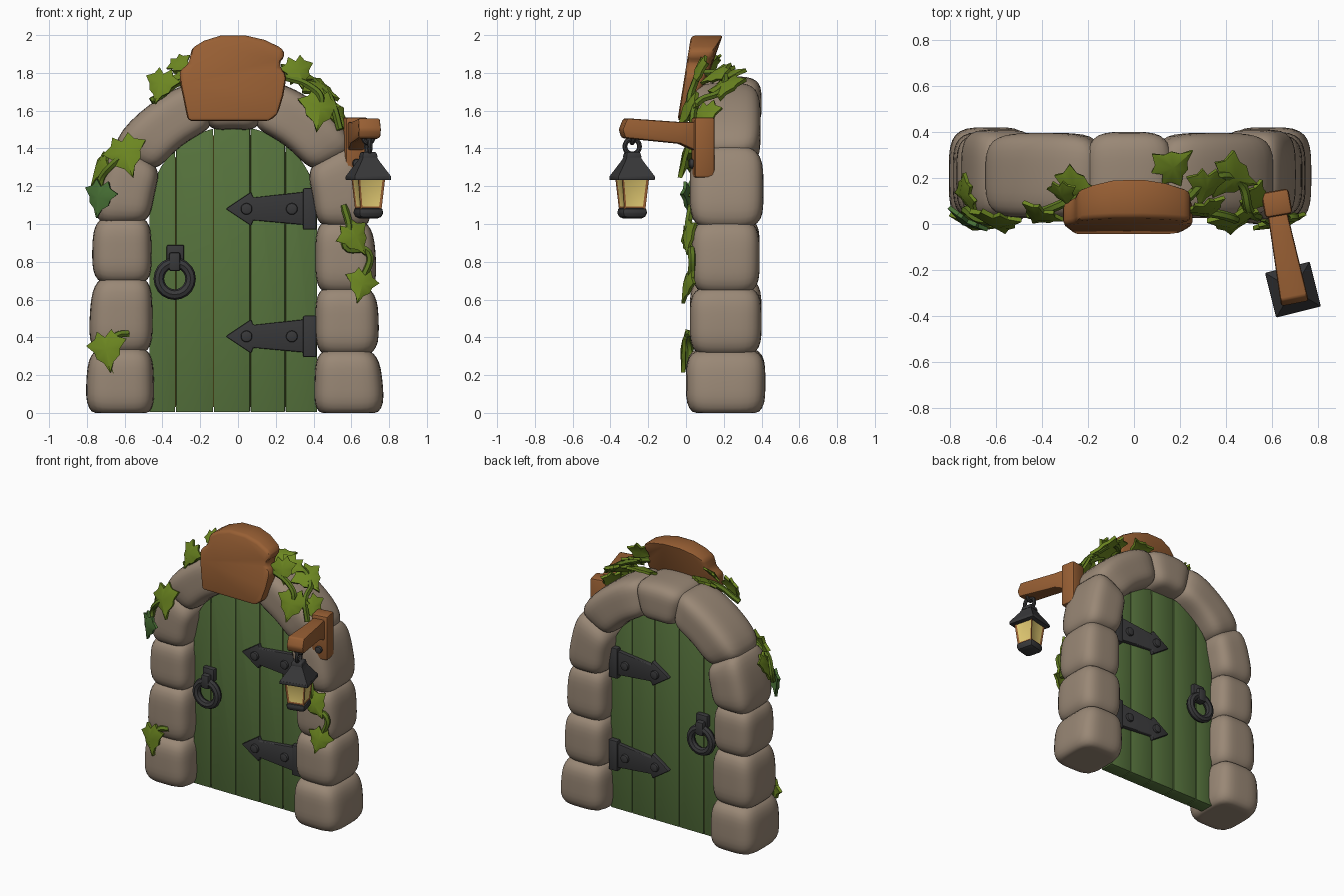
import bpy, bmesh, math
from mathutils import Matrix, Vector

cube = bpy.data.objects.get("Cube")
if cube:
    bpy.data.objects.remove(cube)


def material(name, *rgb):
    m = bpy.data.materials.new(name)
    m.use_nodes = True
    m.diffuse_color = (*rgb, 1)
    m.node_tree.nodes["Principled BSDF"].inputs["Base Color"].default_value = (*rgb, 1)
    return m


STONE = material("stone", .32, .245, .18)
GREEN = material("door_green", .095, .175, .047)
GAP = material("plank_gap", .05, .045, .007)
WOOD = material("warm_wood", .315, .115, .034)
IRON = material("dark_iron", .04, .04, .042)
LEAF = material("leaf_green", .15, .24, .015)
DARK_LEAF = material("dark_leaf", .065, .165, .036)
STEM = material("stem_green", .11, .19, .015)
GLASS = material("lamp_glass", .76, .59, .17)
made = []


def add(name, bm, *mats):
    bmesh.ops.recalc_face_normals(bm, faces=bm.faces)
    me = bpy.data.meshes.new(name)
    bm.to_mesh(me)
    bm.free()
    ob = bpy.data.objects.new(name, me)
    bpy.context.collection.objects.link(ob)
    for m in mats:
        me.materials.append(m)
    made.append(ob)
    return ob


def soften(bm, width, segments=2):
    bm.normal_update()
    edges = [e for e in bm.edges if e.calc_face_angle(0) > .6]
    bmesh.ops.bevel(bm, geom=edges, offset=width, segments=segments, profile=.5,
                    affect='EDGES', clamp_overlap=True)


def prism(name, pts, y0, y1, mat, bevel=0.0, shape=None):
    """Front outline (x, z) extruded in depth, optionally reshaped."""
    bm = bmesh.new()
    face = bm.faces.new([bm.verts.new((x, y0, z)) for x, z in pts])
    out = bmesh.ops.extrude_face_region(bm, geom=[face])
    for v in out["geom"]:
        if isinstance(v, bmesh.types.BMVert):
            v.co.y = y1
    bmesh.ops.recalc_face_normals(bm, faces=bm.faces)
    if shape:
        for v in bm.verts:
            v.co = shape(v.co)
    if bevel:
        soften(bm, bevel)
    return add(name, bm, mat)


def rect(x0, x1, z0, z1):
    return [(x0, z0), (x1, z0), (x1, z1), (x0, z1)]


def torus(name, loc, rot, major, minor, mat):
    bpy.ops.mesh.primitive_torus_add(location=loc, rotation=rot, major_radius=major,
                                     minor_radius=minor, major_segments=20, minor_segments=8)
    ob = bpy.context.object
    ob.name = name
    ob.data.materials.append(mat)
    made.append(ob)


def stud(name, loc, radius, depth, rot=0):
    bm = bmesh.new()
    bmesh.ops.create_cone(bm, cap_ends=True, segments=14, radius1=radius, radius2=radius, depth=depth,
                          matrix=Matrix.Translation(loc) @ Matrix.Rotation(rot, 4, 'Z')
                          @ Matrix.Rotation(math.pi / 2, 4, 'X'))
    soften(bm, depth * .3)
    add(name, bm, IRON)


# Stone surround: pillowy blocks between successive (inner, outer) joints
def stone(name, a, b, y0, y1, bulge, sag):
    bm = bmesh.new()
    bmesh.ops.create_cube(bm, size=2)
    bmesh.ops.subdivide_edges(bm, edges=bm.edges[:], cuts=9, use_grid_fill=True)
    for vert in bm.verts:
        c = vert.co
        f = max(map(abs, c)) / sum(abs(k) ** 4 for k in c) ** .25
        u, v, w = c * f
        if w > 0:
            w *= 1 + bulge * (1 - v * v)
        t, r = (v * 1.14 + 1) / 2, (w + 1) / 2
        inner = Vector(a[0]).lerp(Vector(b[0]), t)
        outer = Vector(a[1]).lerp(Vector(b[1]), t)
        p = inner.lerp(outer, r) + (outer - inner).normalized() * sag * (1 - v * v)
        vert.co = (p.x, y0 + (y1 - y0) * (u + 1) / 2, max(p.y, 0))
    add(name, bm, STONE)


left = [((-.44, 0), (-.8, 0)), ((-.45, .33), (-.785, .33)), ((-.455, .7), (-.765, .7)),
        ((-.46, 1.02), (-.76, 1.02)), ((-.405, 1.28), (-.66, 1.42)), ((-.14, 1.485), (-.2, 1.76))]
right = [((.40, 0), (.77, 0)), ((.41, .32), (.74, .32)), ((.41, .65), (.73, .65)),
         ((.41, 1), (.71, 1)), ((.36, 1.28), (.62, 1.42)), ((.09, 1.485), (.16, 1.76))]
for side, joints in (("left", right), ("right", left)):
    for i, (a, b) in enumerate(zip(joints, joints[1:])):
        y0, y1 = ((0, .42), (.02, .4), (.03, .39), (.02, .41), (.025, .395))[i]
        stone(f"{side}_stone_{i}", a, b, y0, y1, .12 if i == 4 else .06, (0, 0, 0, .01, .04)[i])
stone("keystone", left[-1], right[-1], .02, .4, .05, .015)

# Arched plank door over a dark core that shows in the gaps
CX, R, SPRING, MID = -.025, .447, 1.07, .212


def arched(x0, x1, r, base):
    t0, t1 = (math.acos(max(-1, min(1, (x - CX) / r))) for x in (x0, x1))
    arc = [t1 + (t0 - t1) * i / 8 for i in range(9)]
    return [(x0, base), (x1, base)] + [(CX + r * math.cos(t), SPRING + r * math.sin(t)) for t in arc]


prism("door_core", arched(CX - .42, CX + .42, .42, .03), MID - .046, MID + .046, GAP)
seams = [CX - R, -.33, -.13, .065, .25, CX + R]
for i, (x0, x1) in enumerate(zip(seams, seams[1:])):
    prism(f"door_plank_{i}", arched(x0 + .0025, x1 - .0025, R, .005), MID - .052, MID + .052, GREEN, .002)

# Hinges and ring handles on both faces of the door
for side, s in (("front", -1), ("back", 1)):
    def depth(d):
        return MID + s * d

    for level, z in (("upper", 1.08), ("lower", .405)):
        name = f"{side}_{level}_hinge"
        prism(name + "_plate", rect(.345, .415, z - .11, z + .11), depth(.04), depth(.09), IRON, .008)
        arrow = [(.35, -.085), (.35, .09), (.08, .06), (.07, .09), (-.065, 0), (.07, -.09), (.08, -.06)]
        prism(name + "_strap", [(x, z + h) for x, h in arrow], depth(.04), depth(.08), IRON, .007)
        for x in (.045, .285):
            stud(name + "_stud", (x, depth(.083), z), .031, .03)
    prism(side + "_handle_mount", rect(-.378, -.285, .80, .89), depth(.04), depth(.085), IRON, .01)
    prism(side + "_handle_lug", rect(-.365, -.305, .75, .85), depth(.06), depth(.12), IRON, .012)
    torus(side + "_handle_ring", (-.335, depth(.09), .71), (math.pi / 2, 0, 0), .084, .028, IRON)

# Leaning wooden sign board, thicker towards its crown
board = [(-.265, 1.545), (.165, 1.545), (.21, 1.58), (.24, 1.68), (.255, 1.77), (.25, 1.8), (.22, 1.83),
         (.225, 1.86), (.25, 1.89), (.235, 1.93), (.14, 1.975), (.04, 1.998), (-.09, 1.998), (-.18, 1.97),
         (-.245, 1.93), (-.26, 1.85), (-.31, 1.81), (-.305, 1.74)]
prism("sign_board", board, 0, 1, WOOD, .022,
      lambda c: Vector((c.x, -.045 + (c.z - 1.55) * .16 + c.y * (.1 + (c.z - 1.55) * .17 - c.x ** 2 * .5), c.z)))

# Lantern bracket
turn = Matrix.Translation((.62, .09, 0)) @ Matrix.Rotation(math.radians(10), 4, 'Z')
prism("bracket_post", rect(-.06, .06, 1.245, 1.565), -.055, .055, WOOD, .015, lambda c: turn @ c)
swing = Matrix.Translation((.62, .06, 0)) @ Matrix.Rotation(math.radians(-79), 4, 'Z')
prism("bracket_arm", [(0, 1.38), (.1, 1.425), (.4, 1.455), (.415, 1.5), (.39, 1.56), (.1, 1.54), (0, 1.54)],
      -.042, .042, WOOD, .012, lambda c: swing @ Vector((c.x, c.y * (1 + 1.1 * c.x), c.z)))
stud("bracket_bolt", (.63, .03, 1.32), .025, .03, math.radians(10))

# Lantern: stacked square tapers
LX, LY, SPIN = .69, -.285, math.radians(14)


def taper(name, z0, z1, h0, h1, mat, glazed=False, round_off=0):
    bm = bmesh.new()
    k = math.sqrt(2)
    bmesh.ops.create_cone(bm, cap_ends=True, segments=4, radius1=h0 * k, radius2=h1 * k, depth=z1 - z0,
                          matrix=Matrix.Translation((LX, LY, (z0 + z1) / 2))
                          @ Matrix.Rotation(SPIN + math.pi / 4, 4, 'Z'))
    if glazed:
        bm.normal_update()
        panes = [f for f in bm.faces if abs(f.normal.z) < .5]
        bmesh.ops.inset_individual(bm, faces=panes, thickness=.018, depth=-.006)
        for f in panes:
            f.material_index = 1
    if round_off:
        soften(bm, round_off)
    add(name, bm, mat, GLASS) if glazed else add(name, bm, mat)


taper("lantern_base", 1.03, 1.088, .066, .072, IRON, round_off=.025)
taper("lantern_body", 1.08, 1.245, .058, .074, WOOD, True)
taper("lantern_eave", 1.232, 1.255, .1, .1, IRON, round_off=.005)
taper("lantern_roof", 1.254, 1.33, .098, .05, IRON)
taper("lantern_crown", 1.33, 1.36, .05, .034, IRON)
taper("lantern_cap", 1.35, 1.38, .043, .036, IRON, round_off=.006)
torus("lantern_ring", (LX, LY, 1.41), (0, math.pi / 2, SPIN), .04, .013, IRON)
torus("lantern_link", (LX, LY, 1.455), (math.pi / 2, 0, SPIN), .026, .012, IRON)


# Ivy: gently folded lobed leaves on round stems
def leaf(x, y, z, size, yaw, tilt, roll, mat=LEAF):
    half = [(.2, .52), (.3, .32), (.56, .2), (.36, -.02), (.32, -.2), (.14, -.34)]
    outline = [(0, .33)] + half + [(0, -.62)] + [(-a, b) for a, b in reversed(half)]
    bm = bmesh.new()
    mid = bm.verts.new((0, 0, .1))
    rim = [bm.verts.new((a, b, -.12 * abs(a))) for a, b in outline]
    for a, b in zip(rim, rim[1:] + rim[:1]):
        bm.faces.new((mid, b, a))
    bmesh.ops.recalc_face_normals(bm, faces=bm.faces)
    bmesh.ops.solidify(bm, geom=bm.faces[:], thickness=.1)
    yaw, tilt, roll = map(math.radians, (yaw, 90 - tilt, roll))
    bm.transform(Matrix.Translation((x, y, z)) @ Matrix.Rotation(yaw, 4, 'Z') @ Matrix.Rotation(tilt, 4, 'X')
                 @ Matrix.Rotation(roll, 4, 'Z') @ Matrix.Scale(size, 4))
    add("ivy_leaf", bm, mat)


for spec in [(-.41, .03, 1.74, .18, -20, 20, -10), (-.31, .13, 1.85, .13, -25, 40, 40),
             (-.26, .16, 1.8, .18, -10, 60, 90), (-.595, 0, 1.37, .22, -15, 15, 20),
             (-.74, .13, 1.3, .17, -70, 20, -10), (.32, .06, 1.81, .17, 15, 20, 10),
             (.43, 0, 1.61, .21, 15, 20, -10), (.43, .2, 1.73, .21, 40, 55, 30),
             (.17, .25, 1.8, .18, 10, 65, 120), (.31, .16, 1.8, .17, 30, 50, -40),
             (.53, .1, 1.58, .17, 50, 30, 10), (.62, 0, .93, .18, 20, 10, 30),
             (.655, 0, .68, .17, 15, 10, -15), (-.695, -.01, .335, .2, -15, 5, 10)]:
    leaf(*spec)
leaf(-.735, .01, 1.14, .18, -30, 0, -10, DARK_LEAF)


def stem(name, *pts):
    cu = bpy.data.curves.new(name, 'CURVE')
    cu.dimensions, cu.bevel_depth, cu.bevel_resolution, cu.resolution_u = '3D', .02, 1, 6
    cu.use_fill_caps = True
    sp = cu.splines.new('BEZIER')
    sp.bezier_points.add(len(pts) - 1)
    for bp, p in zip(sp.bezier_points, pts):
        bp.co = p
        bp.handle_left_type = bp.handle_right_type = 'AUTO'
    cu.materials.append(STEM)
    ob = bpy.data.objects.new(name, cu)
    bpy.context.collection.objects.link(ob)
    bpy.ops.object.select_all(action='DESELECT')
    ob.select_set(True)
    bpy.context.view_layer.objects.active = ob
    bpy.ops.object.convert(target='MESH')
    made.append(bpy.context.object)


stem("right_top_stem", (-.2, .14, 1.78), (-.33, .08, 1.74), (-.41, .05, 1.68), (-.46, .04, 1.65))
stem("left_top_stem", (.22, .1, 1.8), (.34, .2, 1.79), (.46, .18, 1.7), (.5, .06, 1.64), (.54, .03, 1.5))
stem("left_front_stem", (.24, .06, 1.78), (.38, .04, 1.73), (.44, .02, 1.66), (.39, .03, 1.57))
stem("right_mid_stem", (-.56, .02, 1.39), (-.67, .02, 1.31), (-.73, .06, 1.22), (-.72, .03, 1.14))
stem("left_low_stem", (.56, .03, 1.1), (.59, .01, .97), (.57, .02, .88), (.69, .03, .85), (.66, .03, .7))
stem("right_low_stem", (-.58, .03, .42), (-.64, .01, .41), (-.7, .02, .33), (-.66, .02, .21))

# Smooth shading with crisp edges
bpy.ops.object.select_all(action='DESELECT')
for ob in made:
    ob.select_set(True)
bpy.context.view_layer.objects.active = made[0]
bpy.ops.object.shade_smooth_by_angle(angle=math.radians(40))
